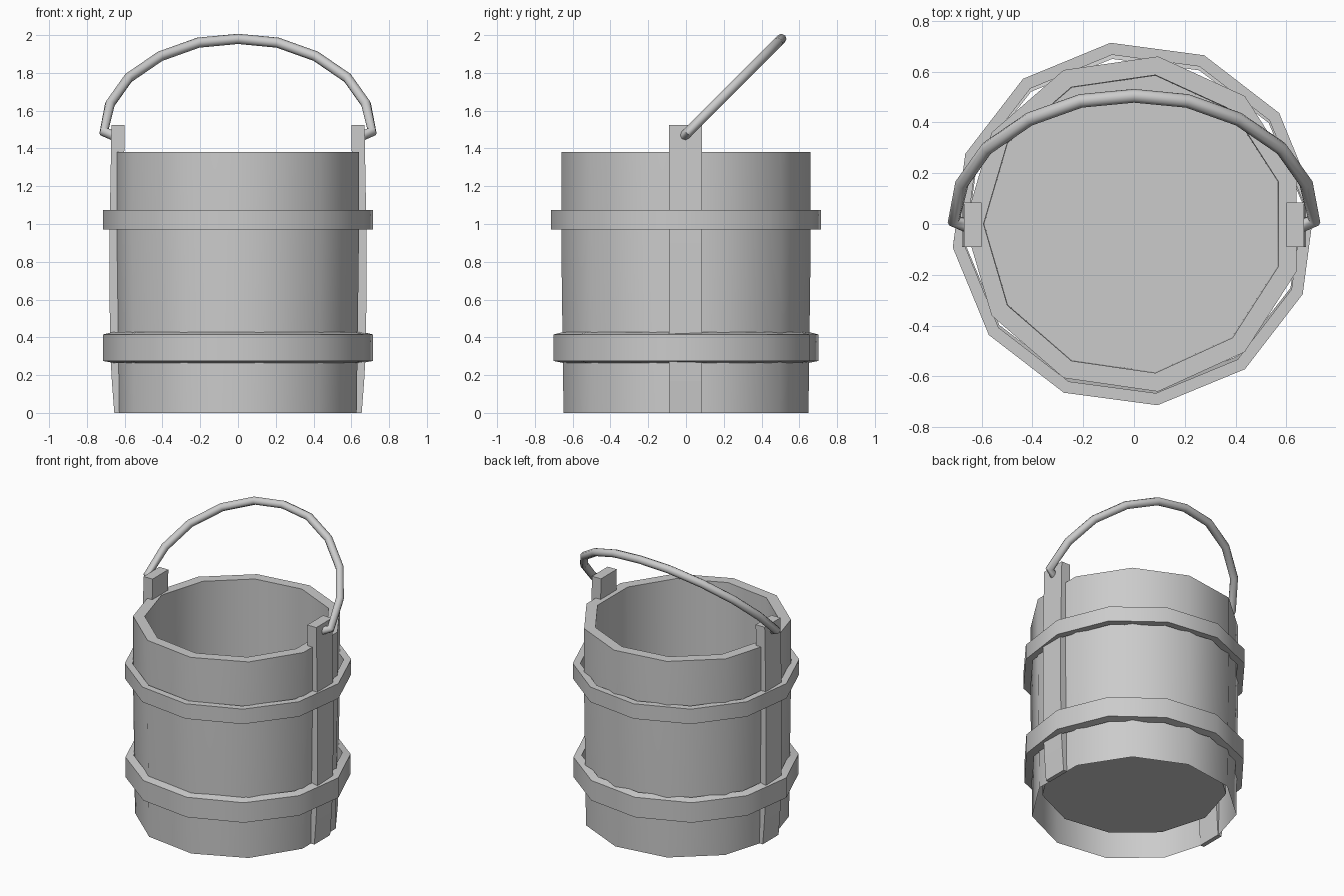
import bpy, bmesh
from math import cos, sin, pi, radians

if "Cube" in bpy.data.objects:
    bpy.data.objects.remove(bpy.data.objects["Cube"])


def finish(name, bm, smooth=None):
    bmesh.ops.recalc_face_normals(bm, faces=bm.faces)
    mesh = bpy.data.meshes.new(name)
    bm.to_mesh(mesh)
    bm.free()
    ob = bpy.data.objects.new(name, mesh)
    bpy.context.collection.objects.link(ob)
    if smooth:
        bpy.ops.object.select_all(action='DESELECT')
        ob.select_set(True)
        bpy.context.view_layer.objects.active = ob
        bpy.ops.object.shade_smooth_by_angle(angle=radians(smooth))
    return ob


def lathe(name, profile, sides, start, closed=False, cap=False, sy=1.0):
    """Spin an (r, z) profile into a ring with the given number of sides."""
    bm = bmesh.new()
    rings = []
    for r, z in profile:
        angles = [radians(start) + 2 * pi * i / sides for i in range(sides)]
        rings.append([bm.verts.new((r * cos(a), r * sin(a) * sy, z)) for a in angles])
    pairs = list(zip(rings, rings[1:]))
    if closed:
        pairs.append((rings[-1], rings[0]))
    for a, b in pairs:
        for i in range(sides):
            j = (i + 1) % sides
            bm.faces.new((a[i], a[j], b[j], b[i]))
    if cap:
        bm.faces.new(rings[-1])
    return finish(name, bm, 34)


# Bucket wall, rim, inner wall and raised floor; open underneath
lathe("bucket_body", [(0.655, 0), (0.667, 0.9), (0.667, 1.38), (0.593, 1.38), (0.59, 0.15)],
      11, 180, cap=True)

# Hoops
lathe("upper_hoop", [(0.72, 0.97), (0.72, 1.075), (0.672, 1.075), (0.672, 0.97)],
      12, 7.4, closed=True)
lathe("lower_hoop", [(0.72, 0.275), (0.72, 0.415), (0.668, 0.428), (0.668, 0.265)],
      12, 7.4, closed=True, sy=0.982)

# Two tall staves that carry the handle, curving in at the foot
stave = [(0.655, 0), (0.668, 0.17), (0.678, 0.35), (0.681, 0.9), (0.67, 1.525),
         (0.6, 1.525), (0.61, 0.9), (0.61, 0.35), (0.615, 0.17), (0.625, 0)]
for name, s in (("right_stave", 1), ("left_stave", -1)):
    bm = bmesh.new()
    front, back = [[bm.verts.new((s * x, y, z)) for x, z in stave]
                   for y in (-0.09, 0.085)]
    n = len(stave)
    for i in range(n // 2):
        k = n - 1 - i
        if i < n // 2 - 1:
            for side in (front, back):
                bm.faces.new((side[i], side[i + 1], side[k - 1], side[k]))
    for i in range(n):
        j = (i + 1) % n
        bm.faces.new((front[i], front[j], back[j], back[i]))
    finish(name, bm)

# Bent rod handle, leaning back at 45 degrees
half = [(0.65, 1.465), (0.71, 1.488), (0.678, 1.635), (0.58, 1.773),
        (0.412, 1.888), (0.21, 1.96)]
path = [(-x, z) for x, z in half] + [(0, 1.98)] + half[::-1]
curve = bpy.data.curves.new("handle", 'CURVE')
curve.dimensions = '3D'
curve.bevel_depth = 0.027
curve.bevel_resolution = 2
curve.use_fill_caps = True
spline = curve.splines.new('POLY')
spline.points.add(len(path) - 1)
for p, (x, z) in zip(spline.points, path):
    p.co = (x, (z - 1.475), z, 1)
handle = bpy.data.objects.new("handle", curve)
bpy.context.collection.objects.link(handle)
bpy.ops.object.select_all(action='DESELECT')
handle.select_set(True)
bpy.context.view_layer.objects.active = handle
bpy.ops.object.convert(target='MESH')
bpy.ops.object.shade_smooth_by_angle(angle=radians(50))
